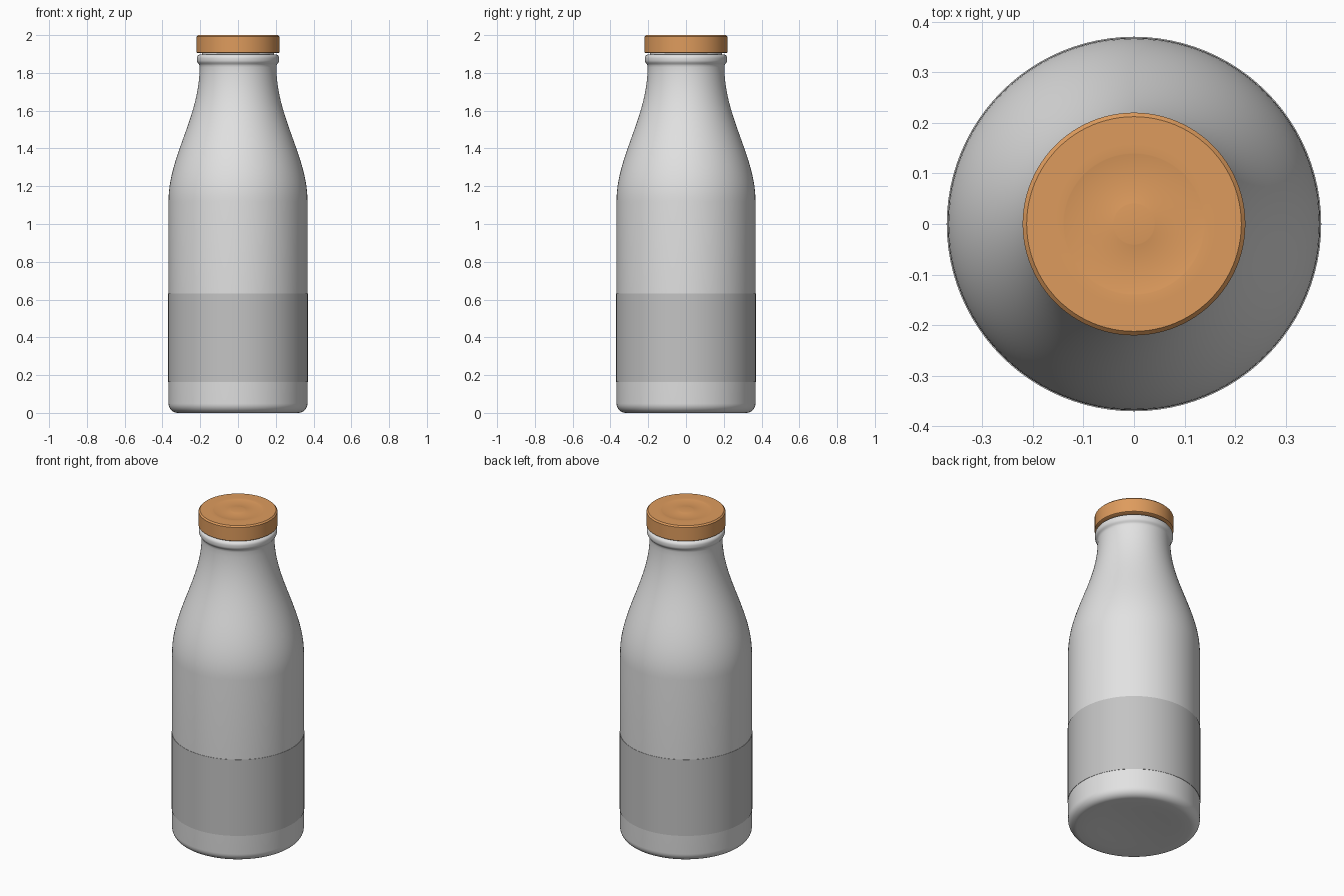
import bpy, bmesh, math

if "Cube" in bpy.data.objects:
    bpy.data.objects.remove(bpy.data.objects["Cube"])

SEG = 96


def material(name, rgb):
    m = bpy.data.materials.new(name)
    m.diffuse_color = (*rgb, 1)
    m.use_nodes = True
    m.node_tree.nodes["Principled BSDF"].inputs["Base Color"].default_value = m.diffuse_color
    return m


def bezier(p0, p1, p2, p3, n):
    pts = []
    for i in range(n + 1):
        t = i / n
        w = ((1 - t) ** 3, 3 * t * (1 - t) ** 2, 3 * t * t * (1 - t), t ** 3)
        pts.append(tuple(sum(k * p[a] for k, p in zip(w, (p0, p1, p2, p3))) for a in (0, 1)))
    return pts


def arc(cx, cz, r, a0, a1, n):
    return [(cx + r * math.cos(math.radians(a0 + (a1 - a0) * i / n)),
             cz + r * math.sin(math.radians(a0 + (a1 - a0) * i / n))) for i in range(n + 1)]


def lathe(name, profile, mat, angle=35):
    """Revolve (radius, z) points, listed bottom to top on the outside, around z."""
    bm = bmesh.new()
    rings = []
    for r, z in profile:
        if r < 1e-6:
            rings.append([bm.verts.new((0, 0, z))] * SEG)
        else:
            rings.append([bm.verts.new((r * math.cos(2 * math.pi * i / SEG),
                                        r * math.sin(2 * math.pi * i / SEG), z)) for i in range(SEG)])
    for a, b in zip(rings, rings[1:]):
        for i in range(SEG):
            j = (i + 1) % SEG
            bm.faces.new(list(dict.fromkeys((a[i], a[j], b[j], b[i]))))
    mesh = bpy.data.meshes.new(name)
    bm.to_mesh(mesh)
    bm.free()
    mesh.materials.append(mat)
    ob = bpy.data.objects.new(name, mesh)
    bpy.context.collection.objects.link(ob)
    bpy.ops.object.select_all(action='DESELECT')
    ob.select_set(True)
    bpy.context.view_layer.objects.active = ob
    bpy.ops.object.shade_smooth_by_angle(angle=math.radians(angle))
    return ob


glass = material("pale grey", (0.76, 0.76, 0.76))
band = material("mid grey", (0.55, 0.55, 0.55))
cork = material("orange tan", (0.73, 0.33, 0.11))

# Bottle: slightly dished base, rounded foot, straight wall, S-shaped shoulder, rolled lip
bottle = [(0, 0.012), (0.10, 0.01), (0.2, 0.004), (0.27, 0.0)]
bottle += arc(0.318, 0.05, 0.05, -90, 0, 8)
bottle += bezier((0.368, 1.12), (0.368, 1.36), (0.205, 1.56), (0.203, 1.83), 28)
bottle += bezier((0.204, 1.84), (0.207, 1.85), (0.217, 1.853), (0.218, 1.866), 5)
bottle += arc(0.198, 1.878, 0.02, 0, 90, 6)
bottle += [(0.19, 1.898), (0.19, 1.91), (0, 1.91)]
lathe("bottle", bottle, glass)

# Label wrapped round the lower wall
lathe("label", [(0.366, 0.163), (0.37, 0.163), (0.37, 0.632), (0.366, 0.632)], band)

# Cap with a shallow ring groove on top
cap = [(0, 1.905), (0.214, 1.905), (0.22, 1.909), (0.22, 1.992), (0.212, 2.0), (0.16, 2.0)]
cap += [(0.09 + 0.05 * math.cos(a), 2.0 - 0.004 * math.sin(a) ** 2)
        for a in (math.pi * i / 12 for i in range(13))]
cap += [(0, 2.0)]
lathe("cap", cap, cork)
